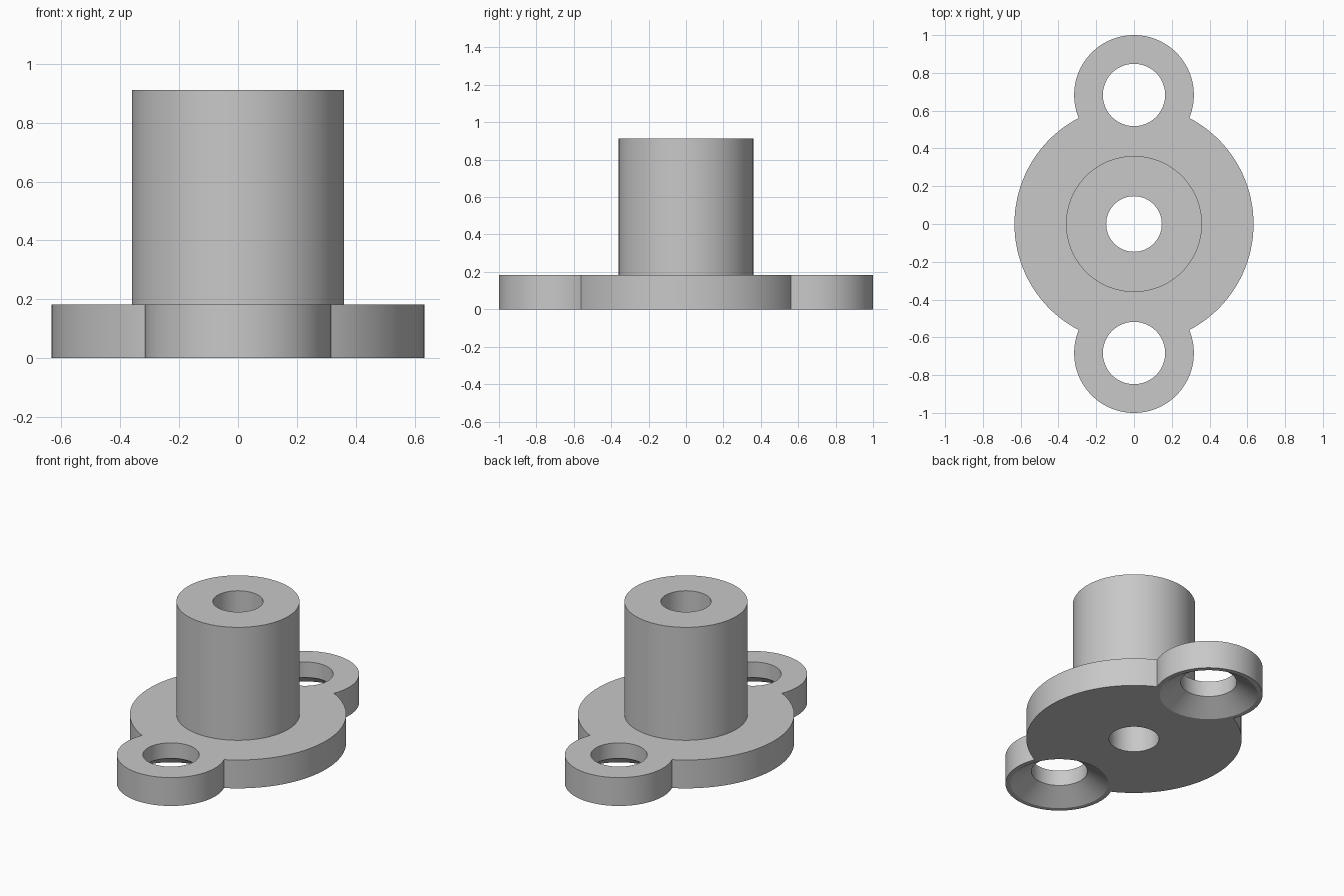
import bpy
import bmesh
from math import acos, cos, pi, sin, radians

cube = bpy.data.objects.get("Cube")
if cube:
    bpy.data.objects.remove(cube, do_unlink=True)

FLANGE_R, FLANGE_H = 0.633, 0.183
LUG_R, LUG_Y = 0.317, 0.683
BOSS_R, BOSS_TOP = 0.36, 0.912
BORE_R, HOLE_R = 0.147, 0.165
SINK_R, SINK_H = 0.288, 0.083
SEGMENTS = 96

grey = bpy.data.materials.new("plain_grey")
grey.use_nodes = True
grey.diffuse_color = (0.58, 0.58, 0.58, 1)
grey.node_tree.nodes["Principled BSDF"].inputs["Base Color"].default_value = grey.diffuse_color


def add_object(name, bm):
    bmesh.ops.recalc_face_normals(bm, faces=bm.faces)
    mesh = bpy.data.meshes.new(name)
    bm.to_mesh(mesh)
    bm.free()
    mesh.materials.append(grey)
    obj = bpy.data.objects.new(name, mesh)
    bpy.context.collection.objects.link(obj)
    return obj


def turned(name, profile, y=0):
    """Solid of revolution from (radius, height) pairs, capped at both ends."""
    bm = bmesh.new()
    rings = []
    for r, z in profile:
        angles = [2 * pi * i / SEGMENTS for i in range(SEGMENTS)]
        rings.append([bm.verts.new((r * cos(a), y + r * sin(a), z)) for a in angles])
    for low, high in zip(rings, rings[1:]):
        for i in range(SEGMENTS):
            j = (i + 1) % SEGMENTS
            bm.faces.new((low[i], low[j], high[j], high[i]))
    bm.faces.new(rings[0])
    bm.faces.new(rings[-1])
    return add_object(name, bm)


def arc(cy, r, start, end, steps):
    return [(r * cos(start + (end - start) * i / steps),
             cy + r * sin(start + (end - start) * i / steps)) for i in range(steps)]


def combine(target, tool, operation):
    mod = target.modifiers.new(operation.lower(), "BOOLEAN")
    mod.operation = operation
    mod.solver = "EXACT"
    mod.object = tool
    bpy.context.view_layer.objects.active = target
    bpy.ops.object.modifier_apply(modifier=mod.name)
    bpy.data.objects.remove(tool, do_unlink=True)


# Flange plate: a disc outline merging into a round lug at each end
meet_y = (LUG_Y ** 2 + FLANGE_R ** 2 - LUG_R ** 2) / (2 * LUG_Y)
side = pi / 2 - acos(meet_y / FLANGE_R)
reach = acos((meet_y - LUG_Y) / LUG_R)
half = (arc(0, FLANGE_R, -side, side, 40)
        + arc(LUG_Y, LUG_R, pi / 2 - reach, pi / 2 + reach, 64))
outline = half + [(-x, -y) for x, y in half]
bm = bmesh.new()
base = bm.faces.new([bm.verts.new((x, y, 0)) for x, y in outline])
top = bmesh.ops.extrude_face_region(bm, geom=[base])["geom"]
bmesh.ops.translate(bm, vec=(0, 0, FLANGE_H),
                    verts=[v for v in top if isinstance(v, bmesh.types.BMVert)])
body = add_object("flanged_bushing", bm)

# Central boss and its through bore
combine(body, turned("boss", [(BOSS_R, FLANGE_H / 2), (BOSS_R, BOSS_TOP)]), "UNION")
combine(body, turned("bore", [(BORE_R, -0.1), (BORE_R, BOSS_TOP + 0.1)]), "DIFFERENCE")

# Screw holes, countersunk from below
slope = (SINK_R - HOLE_R) / SINK_H
for y in (-LUG_Y, LUG_Y):
    profile = [(SINK_R + slope * 0.05, -0.05), (HOLE_R, SINK_H), (HOLE_R, FLANGE_H + 0.1)]
    combine(body, turned("screw_hole", profile, y), "DIFFERENCE")

# Smooth round walls with crisp edges
bpy.ops.object.select_all(action="DESELECT")
body.select_set(True)
bpy.context.view_layer.objects.active = body
bpy.ops.object.shade_smooth_by_angle(angle=radians(25))
